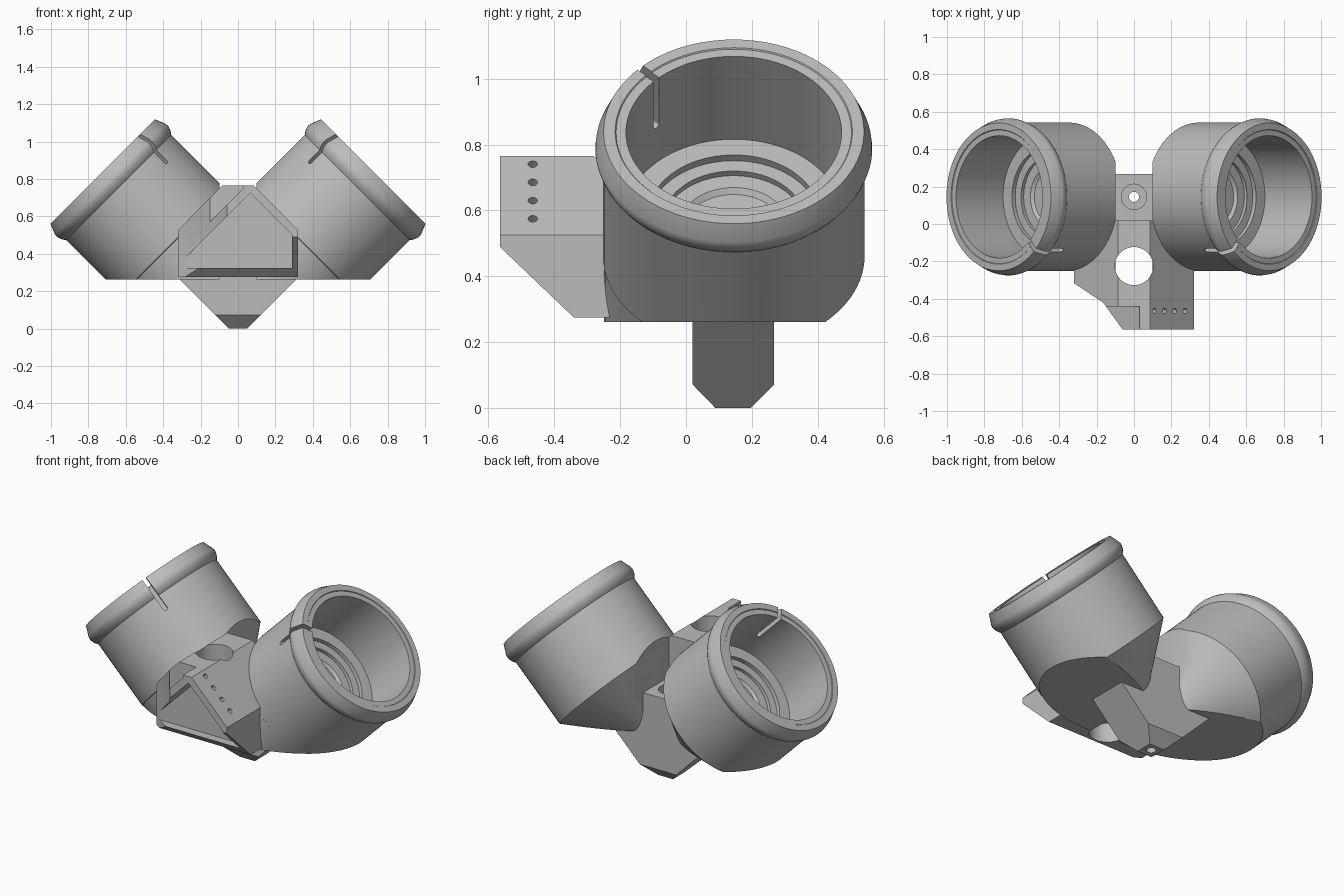
import bpy, bmesh, math
from mathutils import Matrix, Vector

if "Cube" in bpy.data.objects:
    bpy.data.objects.remove(bpy.data.objects["Cube"])

grey = bpy.data.materials.new("plain_grey")
grey.use_nodes = True
colour = (0.5, 0.5, 0.5, 1)
grey.diffuse_color = colour
grey.node_tree.nodes["Principled BSDF"].inputs["Base Color"].default_value = colour


def finish(name, bm):
    bmesh.ops.remove_doubles(bm, verts=bm.verts, dist=1e-5)
    bmesh.ops.recalc_face_normals(bm, faces=bm.faces)
    mesh = bpy.data.meshes.new(name)
    bm.to_mesh(mesh)
    bm.free()
    mesh.materials.append(grey)
    ob = bpy.data.objects.new(name, mesh)
    bpy.context.collection.objects.link(ob)
    return ob


def prism(name, outline, axis, low, high):
    """Extrude a 2D outline along one axis; the outline keeps the other two axes in order."""
    bm = bmesh.new()

    def place(p, d):
        co = list(p)
        co.insert("xyz".index(axis), d)
        return co
    ends = [[bm.verts.new(place(p, d)) for p in outline] for d in (low, high)]
    bm.faces.new(ends[0])
    bm.faces.new(ends[1])
    n = len(outline)
    for i in range(n):
        j = (i + 1) % n
        bm.faces.new((ends[0][i], ends[0][j], ends[1][j], ends[1][i]))
    return finish(name, bm)


def box(name, x0, x1, y0, y1, z0, z1):
    return prism(name, [(x0, y0), (x1, y0), (x1, y1), (x0, y1)], "z", z0, z1)


def rod(name, radius, length, centre, direction=(0, 0, 1)):
    bm = bmesh.new()
    turn = Vector((0, 0, 1)).rotation_difference(Vector(direction)).to_matrix().to_4x4()
    bmesh.ops.create_cone(bm, cap_ends=True, segments=40, radius1=radius, radius2=radius,
                          depth=length, matrix=Matrix.Translation(centre) @ turn)
    return finish(name, bm)


def lathe(name, profile, steps=96):
    bm = bmesh.new()
    verts = [bm.verts.new((r, 0, t)) for r, t in profile]
    edges = [bm.edges.new(pair) for pair in zip(verts, verts[1:])]
    bmesh.ops.spin(bm, geom=verts + edges, cent=(0, 0, 0), axis=(0, 0, 1),
                   angle=math.tau, steps=steps, use_merge=True)
    return finish(name, bm)


def bake(ob):
    bpy.context.view_layer.update()
    mesh = bpy.data.meshes.new_from_object(ob.evaluated_get(bpy.context.evaluated_depsgraph_get()))
    ob.modifiers.clear()
    ob.data = mesh


def cut(ob, cutter, operation="DIFFERENCE"):
    cutter.hide_render = True
    mod = ob.modifiers.new("cut", "BOOLEAN")
    mod.operation, mod.solver, mod.object = operation, "EXACT", cutter
    bake(ob)
    bpy.data.objects.remove(cutter)


def smooth(ob):
    bpy.ops.object.select_all(action="DESELECT")
    ob.select_set(True)
    bpy.context.view_layer.objects.active = ob
    bpy.ops.object.shade_smooth_by_angle(angle=math.radians(28))


def trim_and_mirror(ob):
    """Cut flat underneath and on the inner side, then mirror to the other side."""
    cut(ob, box("floor_trim", -2, 2, -2, 2, -1, 0.262))
    cut(ob, box("side_trim", -1, 0.1, -2, 2, -1, 2))
    ob.modifiers.new("mirror", "MIRROR").use_axis[0] = True
    bake(ob)
    smooth(ob)


# Tilted cup: conical base, outer wall, bulged rim, bore and stepped floor
cup = lathe("cups", [
    (0, 0.175), (0.397, 0.572), (0.397, 0.985), (0.404, 0.993), (0.414, 1.01),
    (0.42, 1.03), (0.418, 1.048), (0.395, 1.105), (0.36, 1.105), (0.357, 1.101),
    (0.327, 1.101), (0.327, 0.745), (0.26, 0.745), (0.26, 0.72), (0.216, 0.72),
    (0.216, 0.70), (0.165, 0.70), (0.15, 0.685), (0.05, 0.685), (0.05, 0.6), (0, 0.6)])
tilt = Matrix.Translation((-0.058, 0.145, 0.058)) @ Matrix.Rotation(math.radians(45), 4, "Y")

# Narrow slot through the rim with a rounded end
slot_turn = Matrix.Rotation(math.radians(180 + 46), 4, "Z")
slot = box("slot_cutter", 0.29, 0.46, -0.012, 0.012, 0.905, 1.2)
slot_end = rod("slot_end_cutter", 0.012, 0.17, (0.375, 0, 0.905), (1, 0, 0))
for cutter in (slot, slot_end):
    cutter.data.transform(slot_turn)
    cut(cup, cutter)
cup.data.transform(tilt)
trim_and_mirror(cup)

# Skirts carry the front of each cup wall down to the bracket
skirt = lathe("front_skirts", [(0, 0.2), (0.394, 0.2), (0.394, 0.66), (0, 0.66)])
skirt.data.transform(tilt)
cut(skirt, box("rear_trim", -2, 2, 0.015, 2, -1, 2))
trim_and_mirror(skirt)


def mirrored(half):
    return half + [(-x, z) for x, z in reversed(half)]


# Central block with a pointed foot and a low top between the cups
block = prism("central_block", mirrored([
    (0.05, 0), (0.34, 0.29), (0.34, 0.51)]), "y", 0.02, 0.267)
cut(block, prism("foot_chamfer", [
    (0.09, 0), (0.195, 0), (0.267, 0.072), (0.3, 0.072), (0.3, 1), (-0.1, 1),
    (-0.1, 0.072), (0.02, 0.072)], "x", -1, 1), "INTERSECT")
cut(block, rod("bolt_hole", 0.027, 3, (0, 0.145, 0)))
cut(block, rod("bolt_recess", 0.068, 0.1, (0, 0.145, 0.51)))
smooth(block)

# Gabled front bracket, trimmed to its plan outline
bracket = prism("front_bracket", mirrored([
    (0.322, 0.275), (0.322, 0.525), (0.085, 0.765)]), "y", -0.6, 0.02)
cut(bracket, prism("plan_outline", [
    (-0.33, 0.02), (-0.33, -0.31), (-0.165, -0.42), (-0.06, -0.565),
    (0.33, -0.565), (0.33, 0.02)], "z", 0, 1), "INTERSECT")
# Sloping lower front edge
cut(bracket, prism("slope_cutter", [
    (-0.34, 0.275), (-0.565, 0.49), (-0.8, 0.49), (-0.8, 0.1), (-0.34, 0.1)], "x", -1, 1))
# Open pocket behind the front edge
cut(bracket, prism("pocket_cutter", [
    (0.065, 0.725), (0.29, 0.5), (0.29, 0.325), (-0.335, 0.325)], "y", -0.8, -0.34))
# Step on the right-hand slope
cut(bracket, prism("step_cutter", [
    (0.03, 0.75), (0.03, 0.9), (-0.5, 0.9), (-0.5, 0.22)], "y", -0.8, -0.44))
# Large vertical hole and the row of small holes
cut(bracket, rod("large_hole", 0.102, 3, (0, -0.225, 0)))
for i in range(4):
    x = 0.108 + i * 0.055
    cut(bracket, rod("small_hole", 0.014, 0.12, (x, -0.465, 0.848 - x), (1, 0, 1)))
smooth(bracket)
